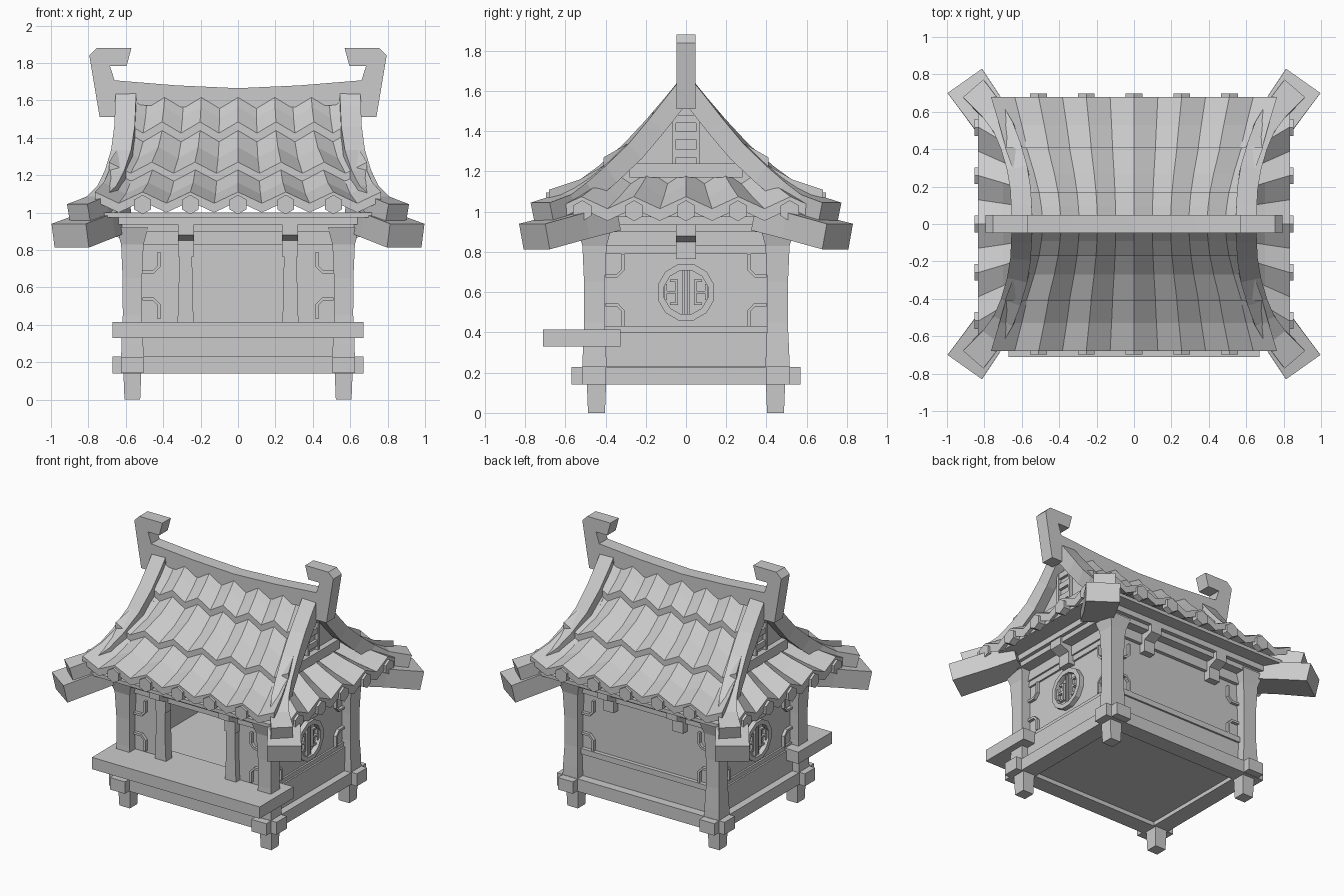
import bpy, bmesh, math
from mathutils import Vector

if "Cube" in bpy.data.objects:
    bpy.data.objects.remove(bpy.data.objects["Cube"])

grey = bpy.data.materials.new("plain_grey")
grey.diffuse_color = (0.6, 0.6, 0.6, 1)
grey.use_nodes = True
grey.node_tree.nodes["Principled BSDF"].inputs["Base Color"].default_value = grey.diffuse_color


def loft(name, parts, mir=''):
    """Skin each part (a list of equal rings), cap the ends, mirror over x and/or y."""
    bm = bmesh.new()
    for sx in ((1, -1) if 'x' in mir else (1,)):
        for sy in ((1, -1) if 'y' in mir else (1,)):
            for rings in parts:
                vs = [[bm.verts.new((p[0] * sx, p[1] * sy, p[2])) for p in r] for r in rings]
                n = len(vs[0])
                for a, b in zip(vs, vs[1:]):
                    for i in range(n):
                        j = (i + 1) % n
                        bm.faces.new((a[i], a[j], b[j], b[i]))
                bm.faces.new(vs[0][::-1])
                bm.faces.new(vs[-1])
    bmesh.ops.recalc_face_normals(bm, faces=bm.faces)
    me = bpy.data.meshes.new(name)
    bm.to_mesh(me)
    bm.free()
    me.materials.append(grey)
    ob = bpy.data.objects.new(name, me)
    bpy.context.collection.objects.link(ob)
    return ob


def rect(cx, cy, hx, hy, z):
    return [(cx - hx, cy - hy, z), (cx + hx, cy - hy, z), (cx + hx, cy + hy, z), (cx - hx, cy + hy, z)]


def block(x0, x1, y0, y1, z0, z1):
    c = ((x0 + x1) / 2, (y0 + y1) / 2, (x1 - x0) / 2, (y1 - y0) / 2)
    return [rect(*c, z0), rect(*c, z1)]


def along_x(poly, x0, x1):          # (y, z) outline extruded in x
    return [[(x, a, b) for a, b in poly] for x in (x0, x1)]


def along_y(poly, y0, y1):          # (x, z) outline extruded in y
    return [[(a, y, b) for a, b in poly] for y in (y0, y1)]


def ngon(cx, cz, r, n, start=0.0):
    return [(cx + r * math.cos(start + 2 * math.pi * i / n),
             cz + r * math.sin(start + 2 * math.pi * i / n)) for i in range(n)]


def sweep(pts, widths, h):
    """Rectangular beam whose top centre line follows pts."""
    P = [Vector(p) for p in pts]
    rings = []
    for i, p in enumerate(P):
        t = (P[min(i + 1, len(P) - 1)] - P[max(i - 1, 0)]).normalized()
        s = t.cross(Vector((0, 0, 1))).normalized()
        u = s.cross(t)
        w = s * widths[i] / 2
        rings.append([p - w, p + w, p + w - u * h, p - w - u * h])
    return rings


def tiles(secs, umax, place, th=0.05, amp=0.03):
    """Zigzag tile strip; secs are (out, z, rib spacing)."""
    us = [k / 2 for k in range(int(-2 * umax), int(2 * umax) + 1)]
    rings = []
    for out, z, sp in secs:
        top = [place(u * sp, out, z + (amp if u == int(u) else -amp)) for u in us]
        low = [(x, y, c - th) for x, y, c in reversed(top)]
        rings.append(top + low)
    return rings


# Feet and crossed base beams
loft("feet", [[rect(.565, .445, .042, .042, 0), rect(.565, .445, .048, .048, .15)]], 'xy')
loft("base_beams_long", [block(-.67, .67, .40, .517, .14, .23)], 'y')
loft("base_beams_short", [block(.505, .625, -.57, .57, .142, .228)], 'x')

# Hollow room with an open doorway
loft("floor_body", [block(-.55, .55, -.44, .44, .17, .40)])
loft("side_walls", [block(.52, .55, -.44, .44, .40, .92)], 'x')
loft("back_wall", [block(-.55, .55, .41, .44, .40, .92)])
loft("front_panels", [block(.28, .55, -.44, -.41, .40, .92)], 'x')
loft("front_lintel", [block(-.3, .3, -.44, -.41, .83, .92)])
loft("side_rails", [block(.54, .575, -.42, .42, a, b) for a, b in ((.23, .40), (.83, .91))]
     + [block(.54, .563, -.42, .42, .40, .43), block(.54, .563, -.42, .42, .79, .83)], 'x')
loft("front_back_rails", [block(-.53, .53, .43, .465, .83, .91), block(-.53, .53, .43, .455, .23, .40)], 'y')
loft("back_sill", [block(-.53, .53, .43, .468, .39, .43)])

# Corner posts, waisted in the middle and flared at the top
loft("corner_posts", [[rect(.565, .455, h, h, z) for z, h in
     ((.22, .06), (.30, .058), (.45, .051), (.65, .052), (.83, .06), (.92, .085))]], 'xy')
loft("door_posts", [[rect(.28, -.45, w, .035, z) for z, w in
     ((.40, .045), (.50, .039), (.90, .032))]], 'x')

# Bench of three planks
loft("bench_planks", [block(-.67, .67, a, a + .128, .33, .415) for a in (-.71, -.582, -.454)])

# Corner fretwork on the panels
frets_side, frets_front = [], []
for z, d in ((.43, 1), (.79, -1)):
    h = [(0, .10), (.055, .10), (.08, .075), (.08, .0), (.095, .0), (.095, .08), (.06, .116), (0, .116)]
    frets_side.append(along_x([(.40 - a, z + d * b) for a, b in h], .54, .572))
    frets_front.append(along_y([(.51 - a, z + d * b) for a, b in h], .43, .462))
loft("side_fretwork", frets_side, 'xy')
loft("front_back_fretwork", frets_front, 'xy')

# Round side windows: ring plus lattice
ring = []
outer, inner = ngon(0, .6, .145, 12, math.pi / 12), ngon(0, .6, .112, 12, math.pi / 12)
for i in range(12):
    j = (i + 1) % 12
    ring.append(along_x([outer[i], outer[j], inner[j], inner[i]], .54, .585))
loft("window_rings", ring, 'x')
bars = [block(.54, .57, a, b, .6 - h, .6 + h) for a, b, h in ((.006, .02, .11), (.095, .108, .04), (.04, .053, .05))]
bars += [block(.54, .57, .04, .08, z, z + .013) for z in (.537, .65)]
bars += [block(.54, .57, .05, .10, .594, .607)]
loft("window_lattice", bars, 'xy')

# Beams under the eaves and bracket arms
loft("eave_beam_lower", [block(-.655, .655, -.53, .53, .90, .935)])
loft("eave_beam_upper", [block(-.68, .68, -.56, .56, .935, .98)])
loft("soffit", [block(-.80, .80, -.655, .655, .975, 1.0)])
arm = [(0, .765), (.06, .765), (.06, .85), (.13, .88), (.13, .975), (0, .975)]
loft("front_back_brackets", [along_x([(.43 + a, z) for a, z in arm], .235, .32)], 'xy')
loft("side_brackets", [along_y([(.54 + a, z) for a, z in arm], -.05, .05)], 'x')

# Main roof: three overlapping tile courses on each slope
rows = (((.02, 1.62, .195), (.09, 1.535, .198), (.17, 1.455, .203)),
        ((.14, 1.435, .2), (.27, 1.32, .213), (.41, 1.24, .23)),
        ((.38, 1.215, .226), (.53, 1.13, .24), (.68, 1.08, .255)))
for i, secs in enumerate(rows):
    loft("roof_course_%d" % (i + 1), [tiles(secs, 3, lambda a, o, z: (a, o, z))], 'y')

# Side skirt roofs
loft("skirt_roofs", [tiles(((.57, 1.175, .18), (.70, 1.105, .22), (.835, 1.045, .26)), 2.5,
                           lambda a, o, z: (o, a, z), .06)], 'x')

# Hexagonal tile ends
loft("front_back_tile_ends", [along_y(ngon(k * .255, 1.043, .052, 6, math.pi / 6), .65, .697)
                              for k in range(-2, 3)], 'y')
loft("side_tile_ends", [along_x(ngon(k * .258, 1.005, .052, 6, math.pi / 6), .80, .852)
                        for k in range(-2, 3)], 'x')

# Gables with lattice
loft("gable_walls", [along_x([(-.42, 1.12), (.42, 1.12), (.3, 1.26), (.17, 1.4), (.04, 1.6),
                              (-.04, 1.6), (-.17, 1.4), (-.3, 1.26)], .54, .58)], 'x')
loft("gable_ledges", [block(.56, .62, -.28, .28, 1.17, 1.24)], 'x')
loft("gable_lattice", [block(.57, .605, a, a + .016, 1.23, 1.5) for a in (-.066, .05)]
     + [block(.57, .60, -.06, .06, z, z + .04) for z in (1.27, 1.36, 1.44)], 'x')

# Curved hip ridges and the corner rafters below them
hip = ((.60, .02, 1.67), (.602, .10, 1.57), (.607, .19, 1.46), (.625, .30, 1.335), (.66, .42, 1.225),
       (.70, .52, 1.145), (.76, .61, 1.085), (.86, .725, 1.045))
loft("hip_ridges", [sweep(hip, (.11, .11, .11, .11, .11, .115, .125, .145), .10)], 'xy')
loft("corner_rafters", [sweep(((.66, .40, 1.035), (.76, .56, .995), (.905, .765, .94)),
                              (.20, .21, .225), .13)], 'xy')

# Sagging main ridge with hooked ends
half = [(.66, 1.707), (.685, 1.785), (.595, 1.785), (.57, 1.88), (.755, 1.88), (.795, 1.84),
        (.74, 1.51), (.65, 1.51), (.63, 1.58)]
top = [(0, 1.665), (.33, 1.68)]
loft("main_ridge", [along_y(top + half + [(0, 1.55)], -.048, .048)], 'x')
